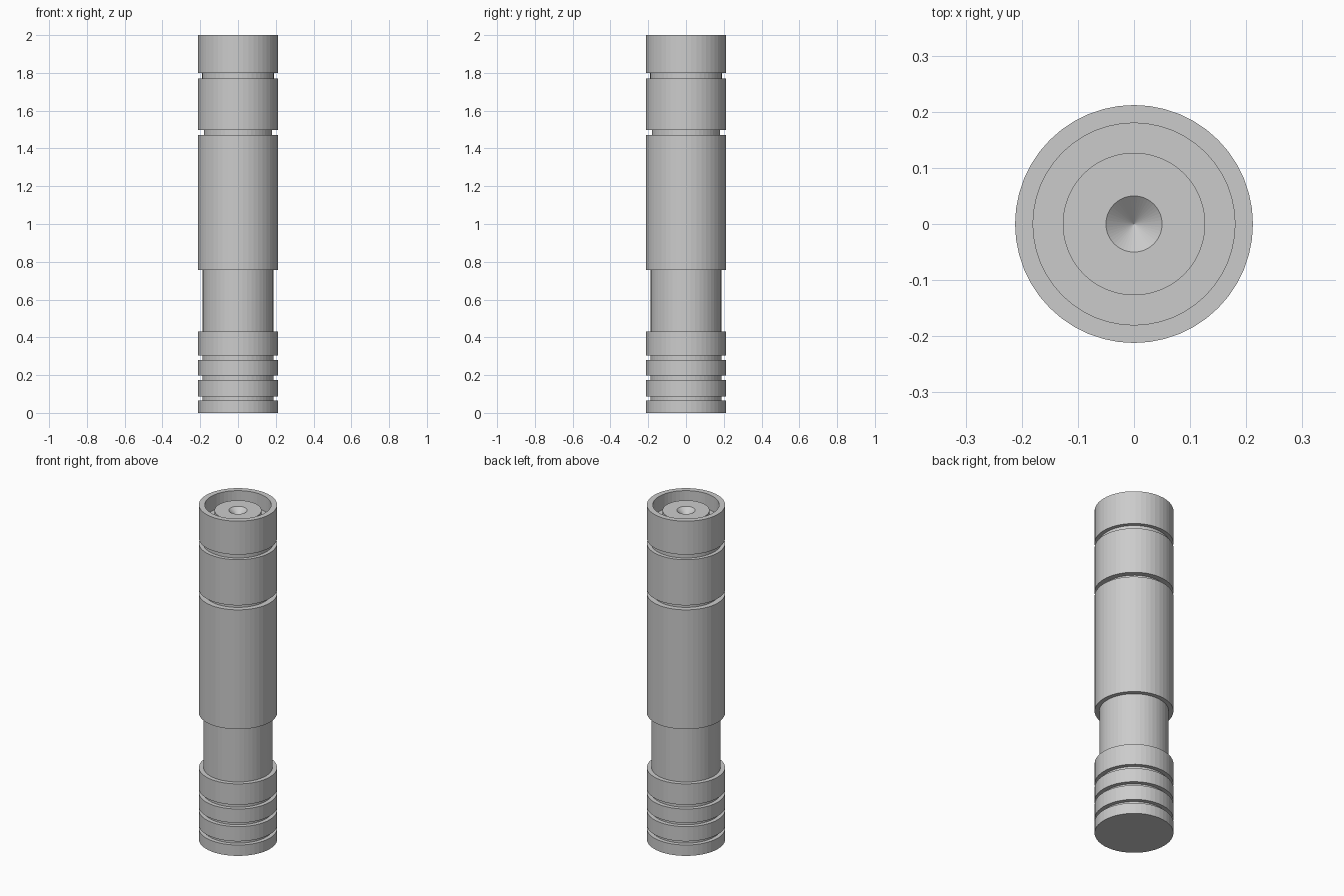
import bpy, bmesh, math

if "Cube" in bpy.data.objects:
    bpy.data.objects.remove(bpy.data.objects["Cube"])

SIDES = 48
R = 0.212

grey = bpy.data.materials.new("plain_grey")
grey.diffuse_color = (0.6, 0.6, 0.6, 1)
grey.use_nodes = True
grey.node_tree.nodes["Principled BSDF"].inputs["Base Color"].default_value = grey.diffuse_color


def lathe(name, profile):
    """Spin an (r, z) profile that starts and ends on the z axis."""
    bm = bmesh.new()
    rings = []
    for r, z in profile:
        if r == 0:
            rings.append([bm.verts.new((0, 0, z))] * SIDES)
        else:
            rings.append([bm.verts.new((r * math.cos(2 * math.pi * i / SIDES),
                                        r * math.sin(2 * math.pi * i / SIDES), z))
                          for i in range(SIDES)])
    for a, b in zip(rings, rings[1:]):
        for i in range(SIDES):
            j = (i + 1) % SIDES
            bm.faces.new(list(dict.fromkeys((a[i], a[j], b[j], b[i]))))
    bmesh.ops.recalc_face_normals(bm, faces=bm.faces)
    mesh = bpy.data.meshes.new(name)
    bm.to_mesh(mesh)
    bm.free()
    mesh.materials.append(grey)
    obj = bpy.data.objects.new(name, mesh)
    bpy.context.collection.objects.link(obj)


# Outer tube: flat base, then grooves as (bottom, top, radius)
profile = [(0, 0), (R, 0)]
for z0, z1, r in [(0.065, 0.087, 0.188), (0.175, 0.197, 0.188), (0.28, 0.305, 0.188),
                  (0.43, 0.757, 0.187), (1.47, 1.497, 0.18), (1.77, 1.80, 0.19)]:
    profile += [(R, z0), (r, z0), (r, z1), (R, z1)]

# Rim, recess floor, raised lens mount and conical dimple
profile += [(R, 2.0), (0.18, 2.0), (0.18, 1.91), (0.127, 1.91),
            (0.127, 1.967), (0.05, 1.967), (0, 1.925)]

lathe("grooved_handle", profile)
